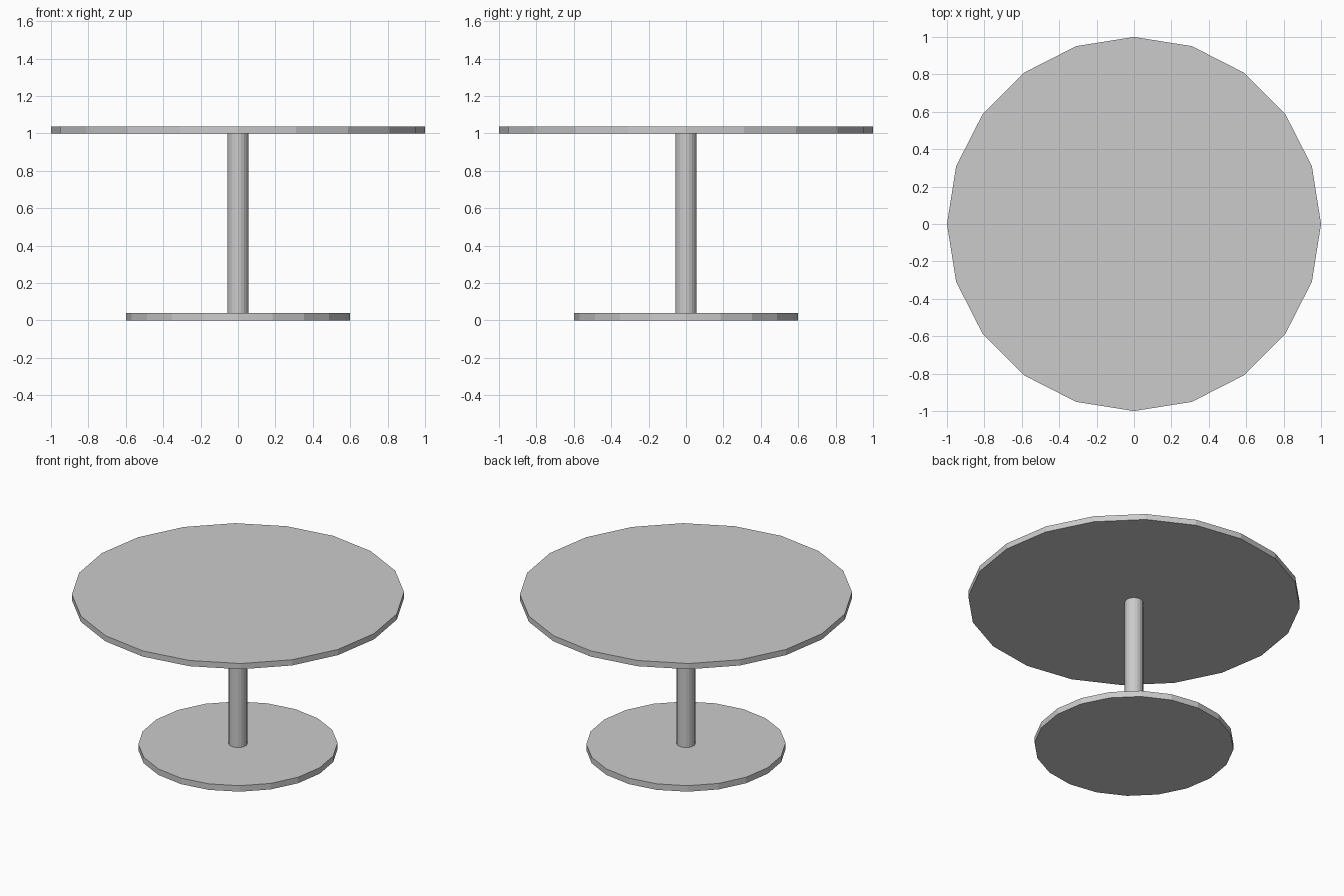
import bpy

if "Cube" in bpy.data.objects:
    bpy.data.objects.remove(bpy.data.objects["Cube"])


def disc(name, radius, z0, z1, sides=20):
    """Upright flat-shaded cylinder between two heights."""
    bpy.ops.mesh.primitive_cylinder_add(
        vertices=sides, radius=radius, depth=z1 - z0, location=(0, 0, (z0 + z1) / 2))
    obj = bpy.context.object
    obj.name = name
    return obj


# Round foot plate
disc("base", 0.60, 0.0, 0.04)

# Central column
disc("column", 0.056, 0.04, 1.0)

# Round table top
disc("table_top", 1.0, 1.0, 1.038)
